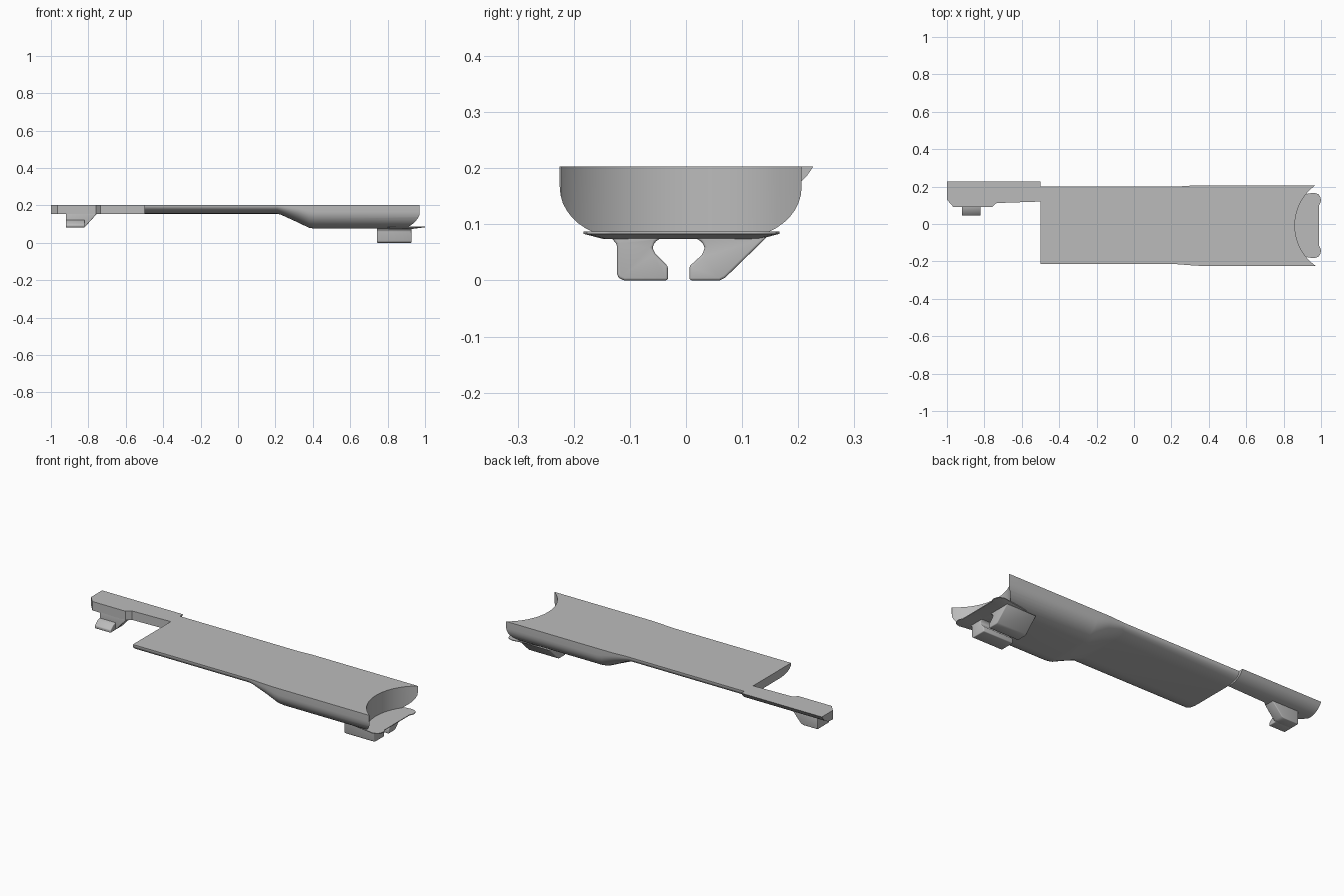
import bpy, bmesh
from math import sin, cos, pi

cube = bpy.data.objects.get("Cube")
if cube:
    bpy.data.objects.remove(cube)

grey = bpy.data.materials.new("plain grey")
grey.use_nodes = True
colour = (0.5, 0.5, 0.5, 1)
grey.diffuse_color = colour
grey.node_tree.nodes["Principled BSDF"].inputs["Base Color"].default_value = colour

TOP = 0.203


def loft(name, rings, bevel=0):
    """Skin a list of matching closed rings and cap both ends."""
    bm = bmesh.new()
    loops = [[bm.verts.new(p) for p in ring] for ring in rings]
    for a, b in zip(loops, loops[1:]):
        for i in range(len(a)):
            j = (i + 1) % len(a)
            bm.faces.new((a[i], a[j], b[j], b[i]))
    bm.faces.new(loops[0])
    bm.faces.new(loops[-1])
    bmesh.ops.recalc_face_normals(bm, faces=bm.faces)
    mesh = bpy.data.meshes.new(name)
    bm.to_mesh(mesh)
    bm.free()
    mesh.materials.append(grey)
    obj = bpy.data.objects.new(name, mesh)
    bpy.context.collection.objects.link(obj)
    if bevel:
        mod = obj.modifiers.new("soft edges", 'BEVEL')
        mod.width, mod.segments = bevel, 3
        mod.limit_method = 'ANGLE'
    return obj


def finish(obj, angle=0.6):
    bpy.ops.object.select_all(action='DESELECT')
    obj.select_set(True)
    bpy.context.view_layer.objects.active = obj
    for mod in list(obj.modifiers):
        bpy.ops.object.modifier_apply(modifier=mod.name)
    bpy.ops.object.shade_smooth_by_angle(angle=angle)


def trough(x, y0, y1, bottom, rx, rz, steps=10):
    """Flat-topped section with rounded lower corners."""
    arc = [(rx * (1 - cos(pi / 2 * i / steps)), rz * (1 - sin(pi / 2 * i / steps)))
           for i in range(steps + 1)]
    ring = [(x, y0, TOP)] + [(x, y0 + a, bottom + b) for a, b in arc]
    return ring + [(x, y1 - a, bottom + b) for a, b in reversed(arc)] + [(x, y1, TOP)]


# Main cover, shallow at one end and deep at the other
body = loft("cover_body", [
    trough(-0.5, -0.215, 0.2, 0.155, 0.1, 0.042),
    trough(0.21, -0.215, 0.2, 0.155, 0.1, 0.042),
    trough(0.23, -0.215, 0.2, 0.15, 0.1, 0.045),
    trough(0.32, -0.222, 0.206, 0.109, 0.105, 0.075),
    trough(0.38, -0.225, 0.206, 0.08, 0.11, 0.09),
    trough(0.41, -0.225, 0.206, 0.076, 0.11, 0.09),
    trough(0.97, -0.225, 0.206, 0.076, 0.11, 0.09)])

# Round scoop cut into the deep end
bpy.ops.mesh.primitive_cylinder_add(vertices=96, radius=0.265, depth=1,
                                    location=(1.125, -0.008, 0.1))
cutter = bpy.context.object
cutter.name = "scoop_cutter"
cutter.hide_render = True
cut = body.modifiers.new("scoop", 'BOOLEAN')
cut.object, cut.operation, cut.solver = cutter, 'DIFFERENCE', 'EXACT'
finish(body)
bpy.data.objects.remove(cutter)

# Thin tongue under the scoop
half = [(0.8, 0.15), (0.93, 0.17), (0.96, 0.175), (0.985, 0.168), (0.995, 0.155),
        (1.0, 0.135), (0.998, 0.125), (0.99, 0.11)]
outline = half + [(x, -y) for x, y in reversed(half)]
tongue = loft("end_tongue", [
    [(0.8 + (x - 0.8) * 0.65, y * 0.8 - 0.008, 0.074) for x, y in outline],
    [(x, y - 0.008, 0.083) for x, y in outline],
    [(x, y - 0.008, 0.087) for x, y in outline]])
finish(tongue)

# Pair of hooks facing each other below the deep end
hooks = {
    "straight_hook": [(-0.135, 0.078), (-0.123, 0.064), (-0.123, 0.012), (-0.12, 0.004),
                      (-0.11, 0), (-0.032, 0), (-0.032, 0.025), (-0.055, 0.048),
                      (-0.06, 0.058), (-0.055, 0.069), (-0.04, 0.078)],
    "slanted_hook": [(0.145, 0.078), (0.07, 0.005), (0.06, 0), (0.006, 0),
                     (0.006, 0.025), (0.028, 0.045), (0.034, 0.058), (0.028, 0.069),
                     (0.012, 0.078)]}
for name, profile in hooks.items():
    finish(loft(name, [[(x, y, z) for y, z in profile] for x in (0.742, 0.928)], 0.006))


# Side rail with a rounded outer underside
def rail_section(x, inner):
    return [(x, 0.227, TOP), (x, 0.216, 0.187), (x, 0.203, 0.174), (x, 0.187, 0.164),
            (x, 0.17, 0.157), (x, 0.15, 0.153), (x, inner, 0.153), (x, inner, TOP)]


rail = loft("side_rail", [rail_section(x, y) for x, y in
            ((-1, 0.13), (-0.965, 0.09), (-0.76, 0.09), (-0.735, 0.112), (-0.5, 0.12))])
finish(rail)

# Clip below the rail: sloped post with a small foot
post = [(-0.92, 0.16), (-0.92, 0.082), (-0.83, 0.082), (-0.815, 0.088), (-0.755, 0.155)]
finish(loft("clip_post", [[(x, y, z) for x, z in post] for y in (0.09, 0.15)], 0.004))
foot = [(0.1, 0.082), (0.045, 0.082), (0.045, 0.097), (0.07, 0.118), (0.1, 0.125)]
finish(loft("clip_foot", [[(x, y, z) for y, z in foot] for x in (-0.92, -0.82)], 0.004))
